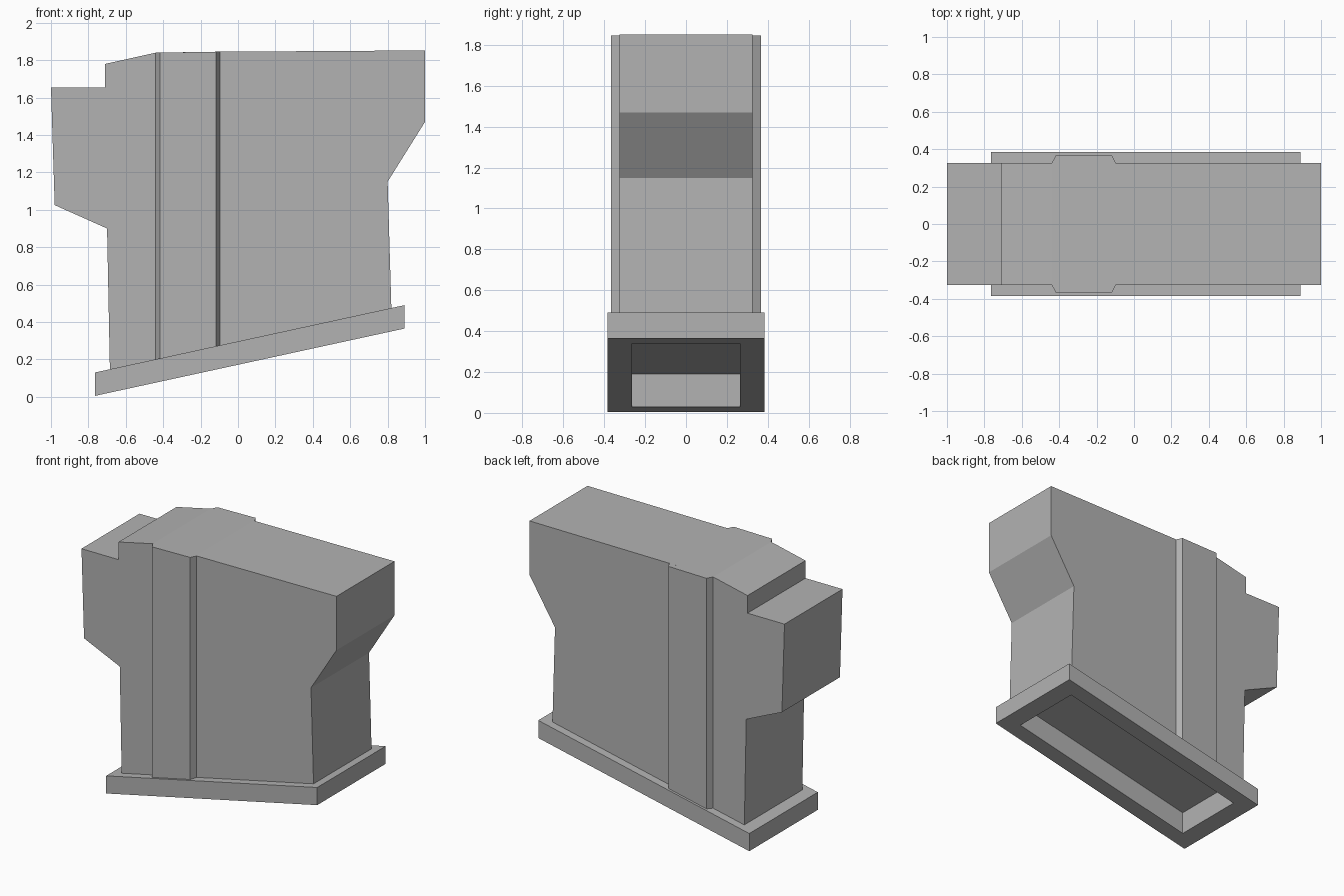
import bpy
import bmesh

cube = bpy.data.objects.get("Cube")
if cube:
    bpy.data.objects.remove(cube, do_unlink=True)

grey = bpy.data.materials.new("plain_grey")
grey.use_nodes = True
grey.diffuse_color = (0.45, 0.45, 0.45, 1)
grey.node_tree.nodes["Principled BSDF"].inputs["Base Color"].default_value = (0.45, 0.45, 0.45, 1)

SLOPE = 0.2175
BODY_Y = 0.325


def underside(x, up=0.0):
    """Point on the sloping bottom plane, raised by up."""
    return (x, 0.005 + SLOPE * (x + 0.765) + up)


def loft(name, front, y0, back, y1):
    """Solid between two x-z outlines with matching points."""
    bm = bmesh.new()
    a = [bm.verts.new((x, y0, z)) for x, z in front]
    b = [bm.verts.new((x, y1, z)) for x, z in back]
    bm.faces.new(a)
    bm.faces.new(b[::-1])
    for i in range(len(a)):
        j = (i + 1) % len(a)
        bm.faces.new((a[j], a[i], b[i], b[j]))
    bmesh.ops.recalc_face_normals(bm, faces=bm.faces)
    mesh = bpy.data.meshes.new(name)
    bm.to_mesh(mesh)
    bm.free()
    mesh.materials.append(grey)
    obj = bpy.data.objects.new(name, mesh)
    bpy.context.collection.objects.link(obj)
    return obj


def slab(name, x0, x1, low, high, half_width):
    """Sheared box following the sloping bottom."""
    pts = [underside(x0, low), underside(x1, low), underside(x1, high), underside(x0, high)]
    return loft(name, pts, -half_width, pts, half_width)


# Sloping base plate
base = slab("base_plate", -0.765, 0.89, 0, 0.125, 0.384)

# Main housing with overhanging ends
outline = [underside(-0.685, 0.125), underside(0.82, 0.125), (0.80, 1.15), (1.0, 1.47),
           (1.0, 1.852), (-0.10, 1.845), (-0.44, 1.84), (-0.71, 1.78), (-0.71, 1.655),
           (-1.0, 1.655), (-0.98, 1.025), (-0.70, 0.90)]
body = loft("housing", outline, -BODY_Y, outline, BODY_Y)

# Opening recessed into the bottom
cutter = slab("recess_cutter", -0.65, 0.775, -0.1, 0.16, 0.265)
cutter.hide_render = True
cutter.hide_viewport = True
for obj in (base, body):
    cut = obj.modifiers.new("recess", "BOOLEAN")
    cut.operation = "DIFFERENCE"
    cut.solver = "EXACT"
    cut.object = cutter


# Raised rib with bevelled edges on each broad side
def rib_outline(x0, x1):
    return [underside(x0, 0.125), underside(x1, 0.125), (x1, 1.845), (x0, 1.84)]


for side, label in ((-1, "front"), (1, "back")):
    loft(label + "_rib", rib_outline(-0.44, -0.097), side * BODY_Y,
         rib_outline(-0.418, -0.118), side * 0.367)
